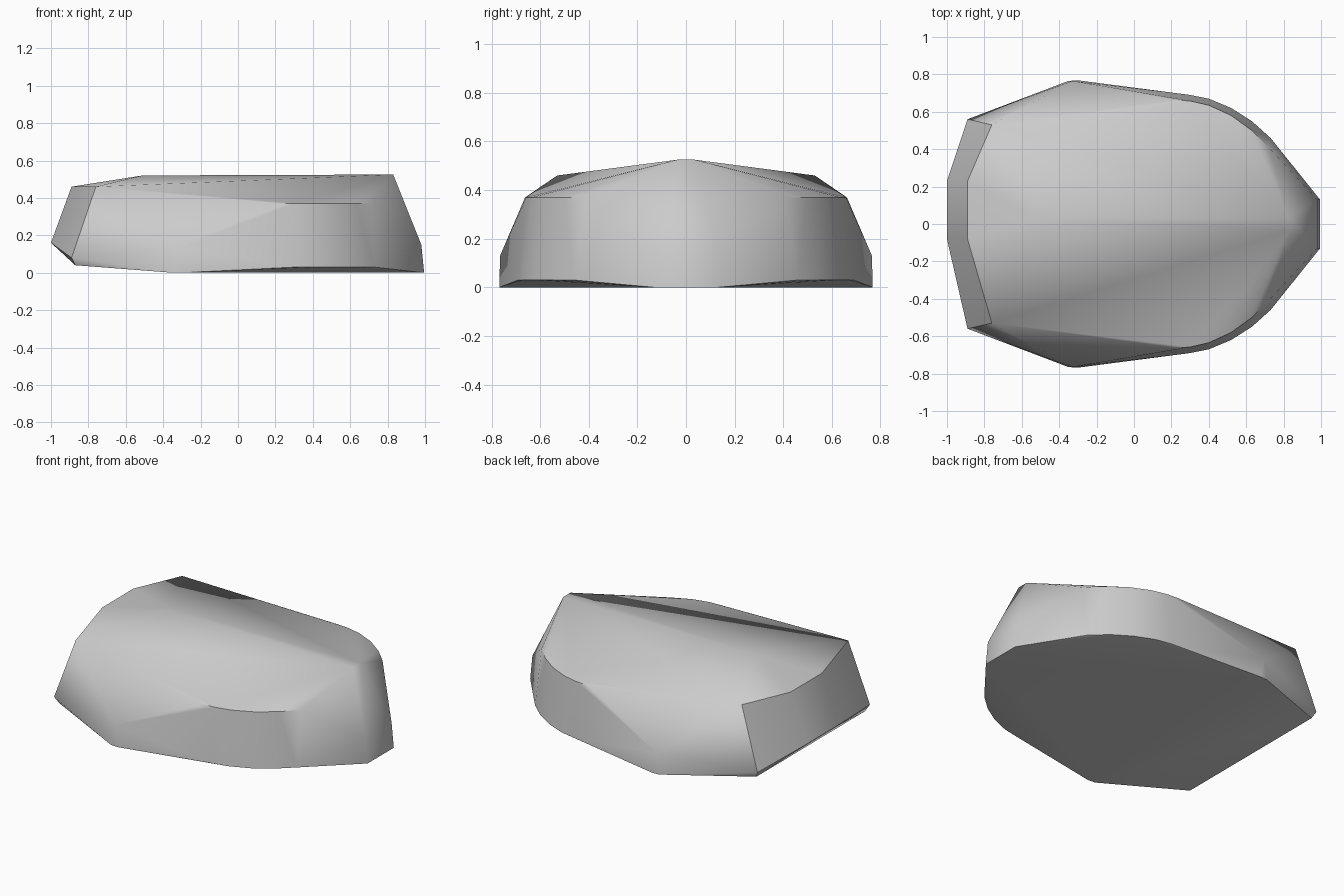
import bpy, bmesh, math

cube = bpy.data.objects.get("Cube")
if cube:
    bpy.data.objects.remove(cube, do_unlink=True)

grey = bpy.data.materials.new("stone_grey")
grey.use_nodes = True
colour = (0.6, 0.6, 0.6, 1)
grey.diffuse_color = colour
grey.node_tree.nodes["Principled BSDF"].inputs["Base Color"].default_value = colour

# Corners found on both sides of the stone
ridge = [(-0.51, 0.03, 0.52), (0.83, 0.035, 0.525)]
shoulder = [(-0.76, 0.53, 0.46), (-0.70, 0.535, 0.455)]
rim = [(0.22, 0.662), (0.30, 0.658), (0.40, 0.635), (0.52, 0.58),
       (0.63, 0.50), (0.72, 0.41)]
base = [(0.30, 0.69), (0.40, 0.67), (0.52, 0.62), (0.63, 0.55), (0.73, 0.46)]
side = [(-0.33, 0.765, 0.13), (-0.35, 0.765, 0.0), (-0.30, 0.768, 0.0)]
nose = [(0.98, 0.13, 0.15), (0.995, 0.13, 0.0)]
tail = [(-0.89, 0.56, 0.08), (-0.87, 0.54, 0.04)]

half = ridge + shoulder + side + nose + tail
half += [(x, y, 0.37) for x, y in rim]
half += [(x, y, 0.03) for x, y in base]
points = [(x, s * y, z) for x, y, z in half for s in (1, -1)]

# Blunt tail end, slightly off centre
for y in (-0.08, 0.23):
    points += [(-0.89, y, 0.46), (-1.0, y, 0.16)]

# Wrap the corners in one faceted skin
bm = bmesh.new()
for p in points:
    bm.verts.new(p)
hull = bmesh.ops.convex_hull(bm, input=bm.verts[:])
loose = {g for g in hull["geom_interior"] + hull["geom_unused"]
         if isinstance(g, bmesh.types.BMVert)}
bmesh.ops.delete(bm, geom=list(loose), context='VERTS')
bmesh.ops.dissolve_limit(bm, angle_limit=math.radians(1),
                         verts=bm.verts[:], edges=bm.edges[:])
bmesh.ops.recalc_face_normals(bm, faces=bm.faces[:])

mesh = bpy.data.meshes.new("stone")
bm.to_mesh(mesh)
bm.free()
mesh.materials.append(grey)
stone = bpy.data.objects.new("stone", mesh)
bpy.context.collection.objects.link(stone)

# Soft facets, crisp rims
bpy.context.view_layer.objects.active = stone
stone.select_set(True)
bpy.ops.object.shade_smooth_by_angle(angle=math.radians(40))
